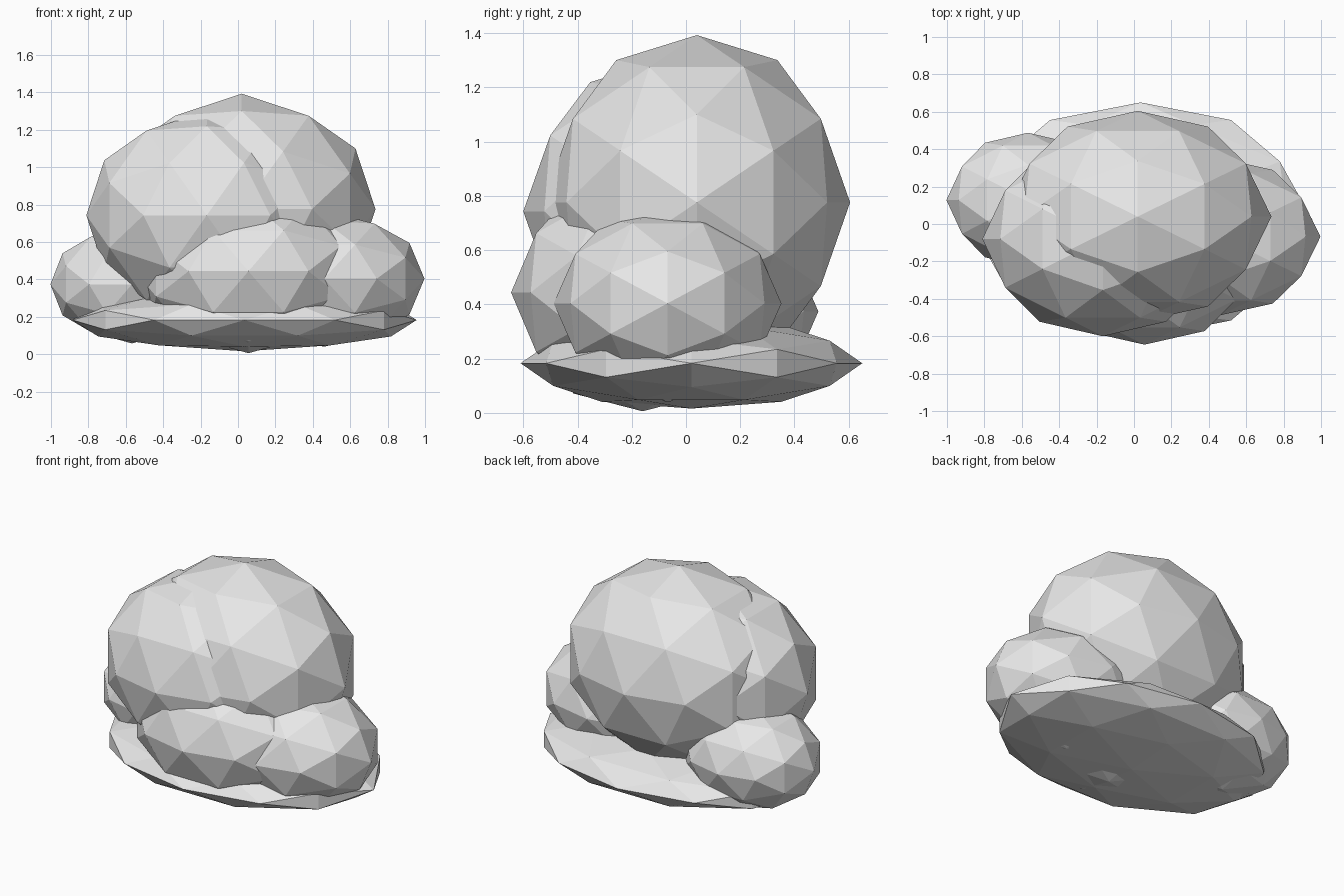
import bpy
import bmesh
from itertools import combinations
from mathutils import Vector

# Remove the default cube
cube = bpy.data.objects.get("Cube")
if cube:
    bpy.data.objects.remove(cube, do_unlink=True)

# One plain grey for the whole cloud
grey = bpy.data.materials.new("cloud_grey")
grey.use_nodes = True
colour = (0.8, 0.8, 0.8, 1.0)
grey.diffuse_color = colour
grey.node_tree.nodes["Principled BSDF"].inputs["Base Color"].default_value = colour


def ball_directions():
    """Corners of an axis-aligned icosahedron plus its edge midpoints."""
    golden = (1 + 5 ** 0.5) / 2
    corners = []
    for a in (-1, 1):
        for b in (-golden, golden):
            corners += [Vector((a, b, 0)), Vector((0, a, b)), Vector((b, 0, a))]
    middles = [p + q for p, q in combinations(corners, 2) if (p - q).length < 2.1]
    return [p.normalized() for p in corners + middles]


DIRECTIONS = ball_directions()


def puff(name, centre, radii):
    """Flat-shaded faceted ellipsoid."""
    bm = bmesh.new()
    for d in DIRECTIONS:
        bm.verts.new(d)
    bmesh.ops.convex_hull(bm, input=bm.verts[:])
    bmesh.ops.scale(bm, vec=radii, verts=bm.verts[:])
    bmesh.ops.recalc_face_normals(bm, faces=bm.faces[:])
    mesh = bpy.data.meshes.new(name)
    bm.to_mesh(mesh)
    bm.free()
    mesh.materials.append(grey)
    obj = bpy.data.objects.new(name, mesh)
    obj.location = centre
    bpy.context.collection.objects.link(obj)


# Flat underside and the puffs heaped on it
puff("flat_base", (0.035, 0.02, 0.183), (0.92, 0.63, 0.167))
puff("main_puff", (0.02, 0.04, 0.776), (0.715, 0.565, 0.617))
puff("upper_right_puff", (-0.167, -0.08, 0.743), (0.644, 0.52, 0.56))
puff("lower_front_puff", (0.056, -0.16, 0.444), (0.61, 0.485, 0.438))
puff("left_side_puff", (0.46, -0.068, 0.404), (0.537, 0.42, 0.364))
puff("right_side_puff", (-0.567, 0.128, 0.374), (0.436, 0.36, 0.316))
